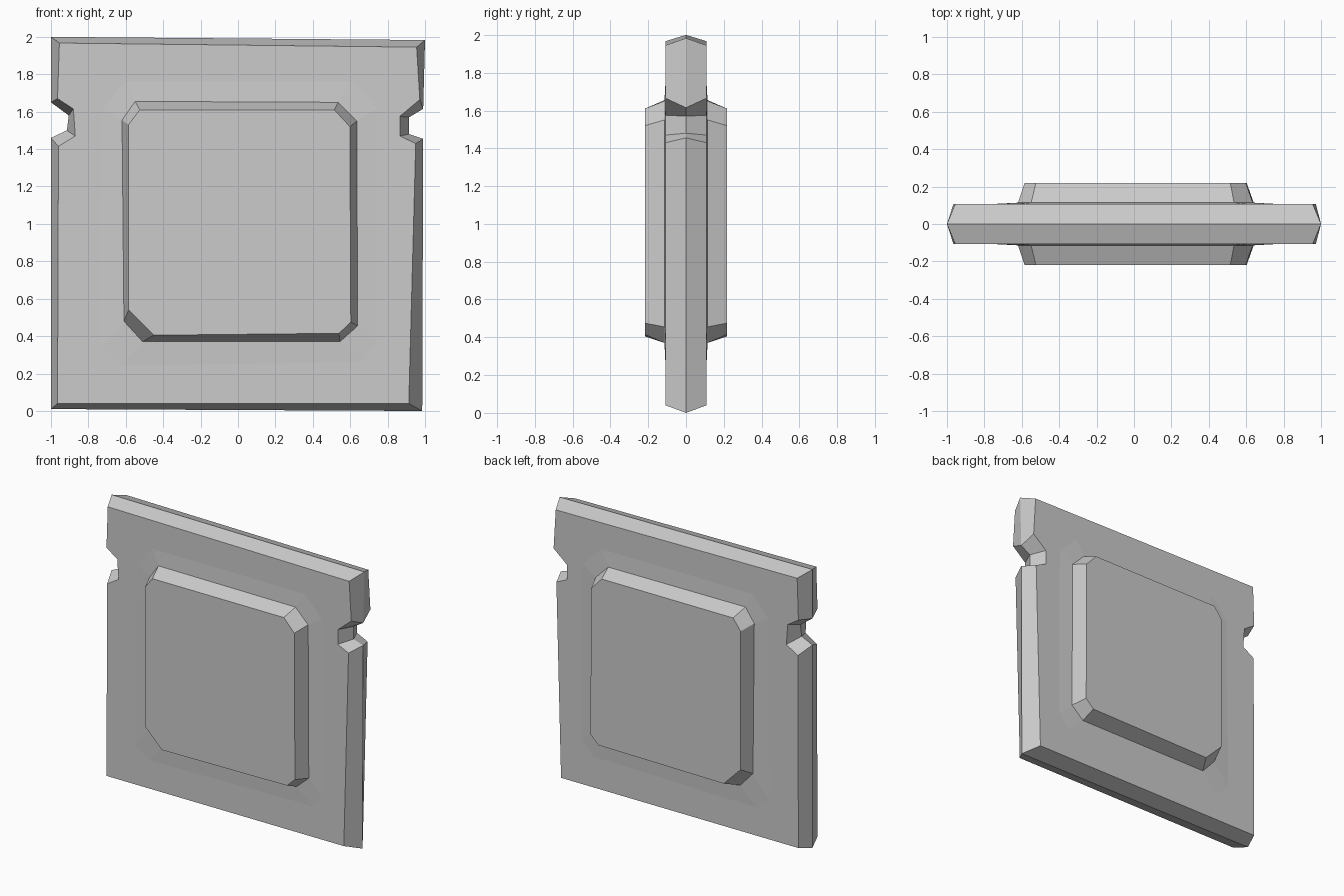
import bpy, bmesh

if "Cube" in bpy.data.objects:
    bpy.data.objects.remove(bpy.data.objects["Cube"])


def mirrored_loft(name, rings):
    """Skin (x, z, y) outlines from back to front, cap the front, mirror across y."""
    bm = bmesh.new()
    loops = [[bm.verts.new((x, y, z)) for x, z, y in ring] for ring in rings]
    for a, b in zip(loops, loops[1:]):
        n = len(a)
        for i in range(n):
            j = (i + 1) % n
            bm.faces.new((a[i], b[i], b[j], a[j]))
    cap = bm.faces.new(loops[-1])
    bmesh.ops.recalc_face_normals(bm, faces=bm.faces[:])
    cap.normal_update()
    if cap.normal.y > 0:
        bmesh.ops.reverse_faces(bm, faces=bm.faces[:])
    me = bpy.data.meshes.new(name)
    bm.to_mesh(me)
    bm.free()
    ob = bpy.data.objects.new(name, me)
    bpy.context.collection.objects.link(ob)
    mod = ob.modifiers.new("front_back", 'MIRROR')
    mod.use_axis = (False, True, False)
    return ob


def at(y, pts):
    return [(x, z, y) for x, z in pts]


# Notched slab: widest outline in the middle, bevelled in to the flat face
slab_mid = [(-1, 2), (1, 1.983), (.99, 1.615), (.915, 1.57), (.915, 1.48),
            (.99, 1.455), (.985, 0), (-1, .01), (-1, 1.46), (-.915, 1.5),
            (-.905, 1.58), (-1, 1.65)]
slab_face = [(-.955, 1.967), (.955, 1.945), (.972, 1.665), (.865, 1.575),
             (.865, 1.47), (.95, 1.43), (.913, .04), (-.965, .04),
             (-.96, 1.415), (-.87, 1.47), (-.88, 1.615), (-.965, 1.67)]
mirrored_loft("slab", [at(0, slab_mid), at(-.108, slab_face)])

# Raised centre panel with clipped corners and a very shallow skirt
skirt = [(-.61, 1.78), (.61, 1.78), (.76, 1.63), (.765, .345),
         (.68, .24), (-.65, .22), (-.755, .3), (-.74, 1.63)]
base = [(-.55, 1.655), (.535, 1.65), (.635, 1.55), (.64, .455),
        (.545, .37), (-.51, .37), (-.61, .48), (-.62, 1.555)]
top = [(-.525, 1.61), (.515, 1.61), (.598, 1.52), (.603, .475),
       (.54, .415), (-.45, .405), (-.585, .54), (-.585, 1.53)]
mirrored_loft("centre_panel", [at(-.107, skirt), at(-.114, base), at(-.218, top)])
